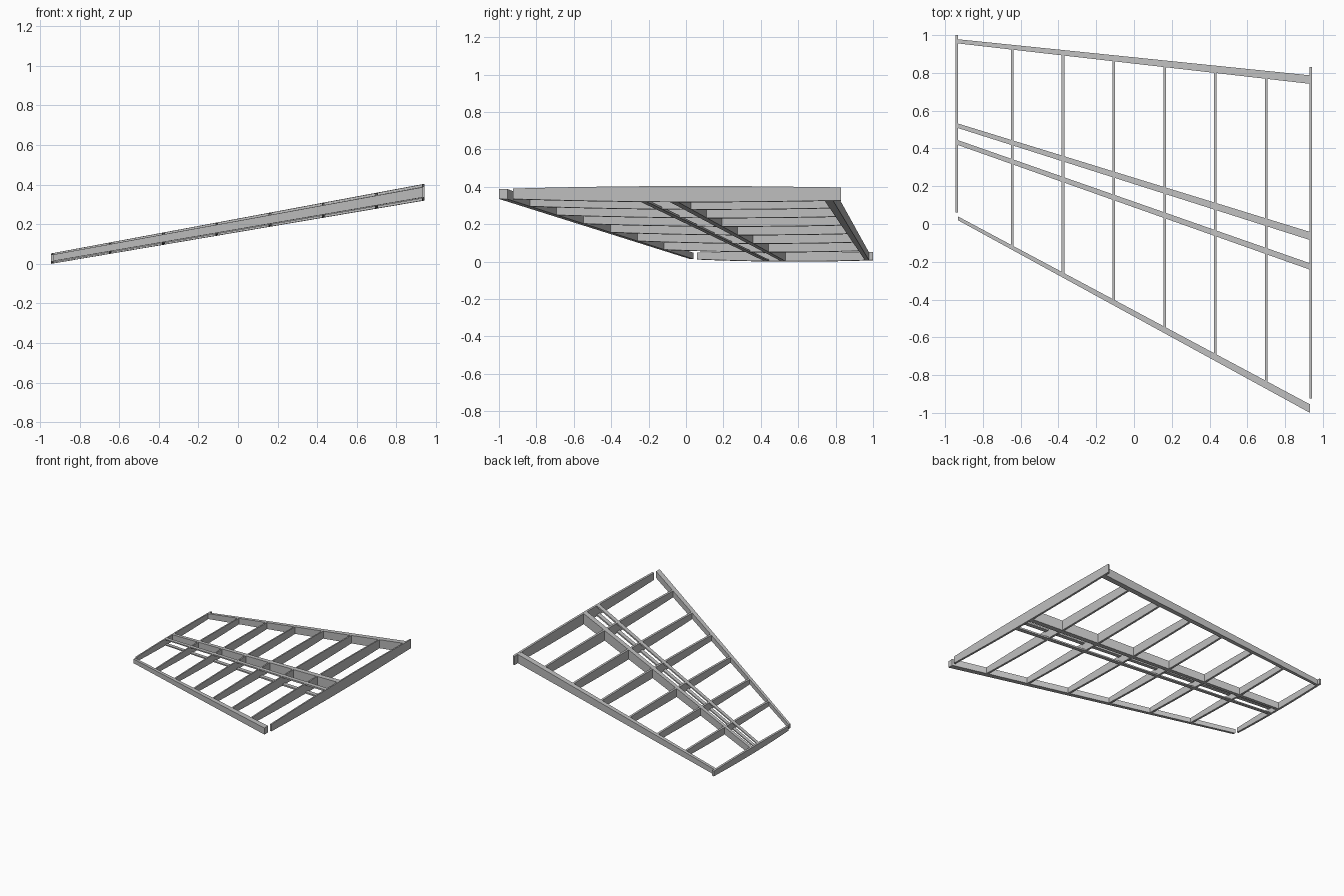
import bpy, bmesh

if "Cube" in bpy.data.objects:
    bpy.data.objects.remove(bpy.data.objects["Cube"])

metal = bpy.data.materials.new("light_grey_metal")
metal.use_nodes = True
grey = (0.52, 0.52, 0.52, 1)
metal.diffuse_color = grey
metal.node_tree.nodes["Principled BSDF"].inputs["Base Color"].default_value = grey

ROOT, TIP = -0.932, 0.932


def lerp(a, b, t):
    return a + (b - a) * t


def span(x):
    return (x - ROOT) / (TIP - ROOT)


def chord(x):
    # leading and trailing spar centre lines
    return lerp(0.03, -0.975, span(x)), lerp(0.966, 0.764, span(x))


def skin(x, y):
    # bottom and top heights of the airfoil
    front, back = chord(x)
    s = min(max((y - front) / (back - front), 0), 1)
    t = span(x)
    hump = 4 * s * (1 - s)
    low = lerp(lerp(0.014, 0.008, s) - 0.009 * hump, lerp(0.335, 0.325, s) - 0.012 * hump, t)
    high = lerp(lerp(0.047, 0.050, s) + 0.006 * hump, lerp(0.387, 0.395, s) + 0.011 * hump, t)
    return low, high


def loft(name, sections):
    # closed skin through matching rings of points
    bm = bmesh.new()
    rings = [[bm.verts.new(p) for p in ring] for ring in sections]
    for a, b in zip(rings, rings[1:]):
        for i in range(len(a)):
            j = (i + 1) % len(a)
            bm.faces.new((a[i], a[j], b[j], b[i]))
    bm.faces.new(rings[0][::-1])
    bm.faces.new(rings[-1])
    bmesh.ops.recalc_face_normals(bm, faces=bm.faces)
    mesh = bpy.data.meshes.new(name)
    bm.to_mesh(mesh)
    bm.free()
    mesh.materials.append(metal)
    obj = bpy.data.objects.new(name, mesh)
    bpy.context.collection.objects.link(obj)


def spar(name, root_y, tip_y, side=None):
    # full-height beam, or a thin cap rail when a side is given
    sections = []
    for x, ys in ((ROOT, root_y), (TIP, tip_y)):
        ring = []
        for y, upper in ((ys[0], 0), (ys[1], 0), (ys[1], 1), (ys[0], 1)):
            low, high = skin(x, y)
            cap = lerp(0.008, 0.013, span(x))
            if side == "top":
                low = high - cap
            elif side == "bottom":
                high = low + cap
            ring.append((x, y, high if upper else low))
        sections.append(ring)
    loft(name, sections)


def rib(name, x, y0, y1, width=0.014, steps=12):
    sections = []
    for xe in (x - width / 2, x + width / 2):
        ys = [lerp(y0, y1, i / steps) for i in range(steps + 1)]
        ring = [(xe, y, skin(xe, y)[0]) for y in ys]
        ring += [(xe, y, skin(xe, y)[1]) for y in reversed(ys)]
        sections.append(ring)
    loft(name, sections)


# Spanwise beams
spar("leading_spar", (0.02, 0.04), (-1.0, -0.955))
spar("main_spar", (0.508, 0.532), (-0.085, -0.042))
spar("trailing_spar", (0.956, 0.978), (0.742, 0.787))
for side in ("top", "bottom"):
    spar(side + "_stringer", (0.418, 0.444), (-0.242, -0.208), side)

# Chordwise ribs
rib("root_rib", -0.938, 0.06, 1.0)
rib("tip_rib", 0.935, -0.925, 0.83)
for i in range(6):
    x = -0.645 + 0.269 * i
    front, back = chord(x)
    rib("inner_rib_%d" % (i + 1), x, front + 0.005, back - 0.005)
